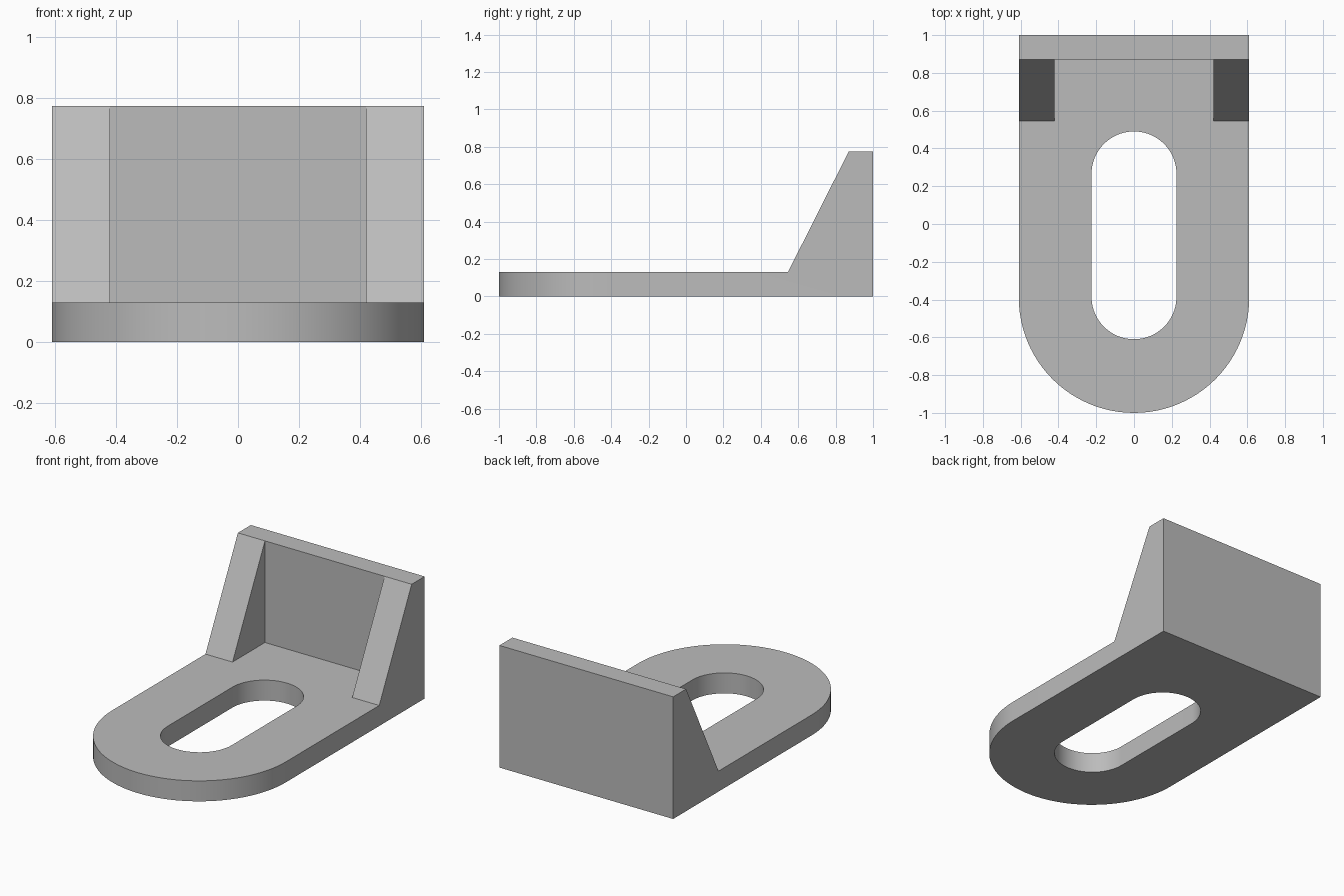
import bpy, bmesh
from math import pi, sin, cos, radians
from mathutils import Vector

if "Cube" in bpy.data.objects:
    bpy.data.objects.remove(bpy.data.objects["Cube"])

HALF_W, SLOT_R, RIB_IN = 0.61, 0.225, 0.42
PLATE_T, HEIGHT = 0.13, 0.775
WALL_Y, RIB_Y = 0.87, 0.545

grey = bpy.data.materials.new("plain_grey")
grey.use_nodes = True
color = (0.5, 0.5, 0.5, 1)
grey.diffuse_color = color
grey.node_tree.nodes["Principled BSDF"].inputs["Base Color"].default_value = color


def prism(name, outline, direction):
    """Extrude a closed 3D outline into a solid."""
    bm = bmesh.new()
    face = bm.faces.new([bm.verts.new(p) for p in outline])
    extruded = bmesh.ops.extrude_face_region(bm, geom=[face])["geom"]
    moved = [v for v in extruded if isinstance(v, bmesh.types.BMVert)]
    bmesh.ops.translate(bm, verts=moved, vec=Vector(direction))
    bmesh.ops.recalc_face_normals(bm, faces=bm.faces)
    mesh = bpy.data.meshes.new(name)
    bm.to_mesh(mesh)
    bm.free()
    mesh.materials.append(grey)
    obj = bpy.data.objects.new(name, mesh)
    bpy.context.collection.objects.link(obj)
    return obj


def arc(radius, y, start, z, steps=48):
    """Half circle of points centred on x = 0."""
    angles = [start + pi * i / steps for i in range(steps + 1)]
    return [(radius * cos(a), y + radius * sin(a), z) for a in angles]


def combine(target, tool, operation):
    """Apply a boolean and discard the helper solid."""
    tool.hide_render = True
    mod = target.modifiers.new(operation, "BOOLEAN")
    mod.operation, mod.solver, mod.object = operation, "EXACT", tool
    bpy.context.view_layer.objects.active = target
    bpy.ops.object.modifier_apply(modifier=mod.name)
    bpy.data.objects.remove(tool)


# Side profile: base plate, sloping rib and upright wall
side = [(-1.2, 0), (1, 0), (1, HEIGHT), (WALL_Y, HEIGHT),
        (RIB_Y, PLATE_T), (-1.2, PLATE_T)]
bracket = prism("angle_bracket", [(-0.8, y, z) for y, z in side], (1.6, 0, 0))

# Plan outline: straight sides with a round front
plan = arc(HALF_W, HALF_W - 1, pi, -0.2) + [(HALF_W, 1.2, -0.2), (-HALF_W, 1.2, -0.2)]
combine(bracket, prism("plan_outline", plan, (0, 0, 1.5)), "INTERSECT")

# Pocket between the two ribs
pocket = [(-RIB_IN, 0.52, PLATE_T), (RIB_IN, 0.52, PLATE_T),
          (RIB_IN, WALL_Y, PLATE_T), (-RIB_IN, WALL_Y, PLATE_T)]
combine(bracket, prism("pocket_cutter", pocket, (0, 0, 1)), "DIFFERENCE")

# Long slot through the plate
slot = arc(SLOT_R, -0.385, pi, -0.1) + arc(SLOT_R, 0.265, 0, -0.1)
combine(bracket, prism("slot_cutter", slot, (0, 0, 0.4)), "DIFFERENCE")

# Smooth curves, sharp edges
bpy.ops.object.select_all(action="DESELECT")
bracket.select_set(True)
bpy.context.view_layer.objects.active = bracket
bpy.ops.object.shade_smooth_by_angle(angle=radians(30))
